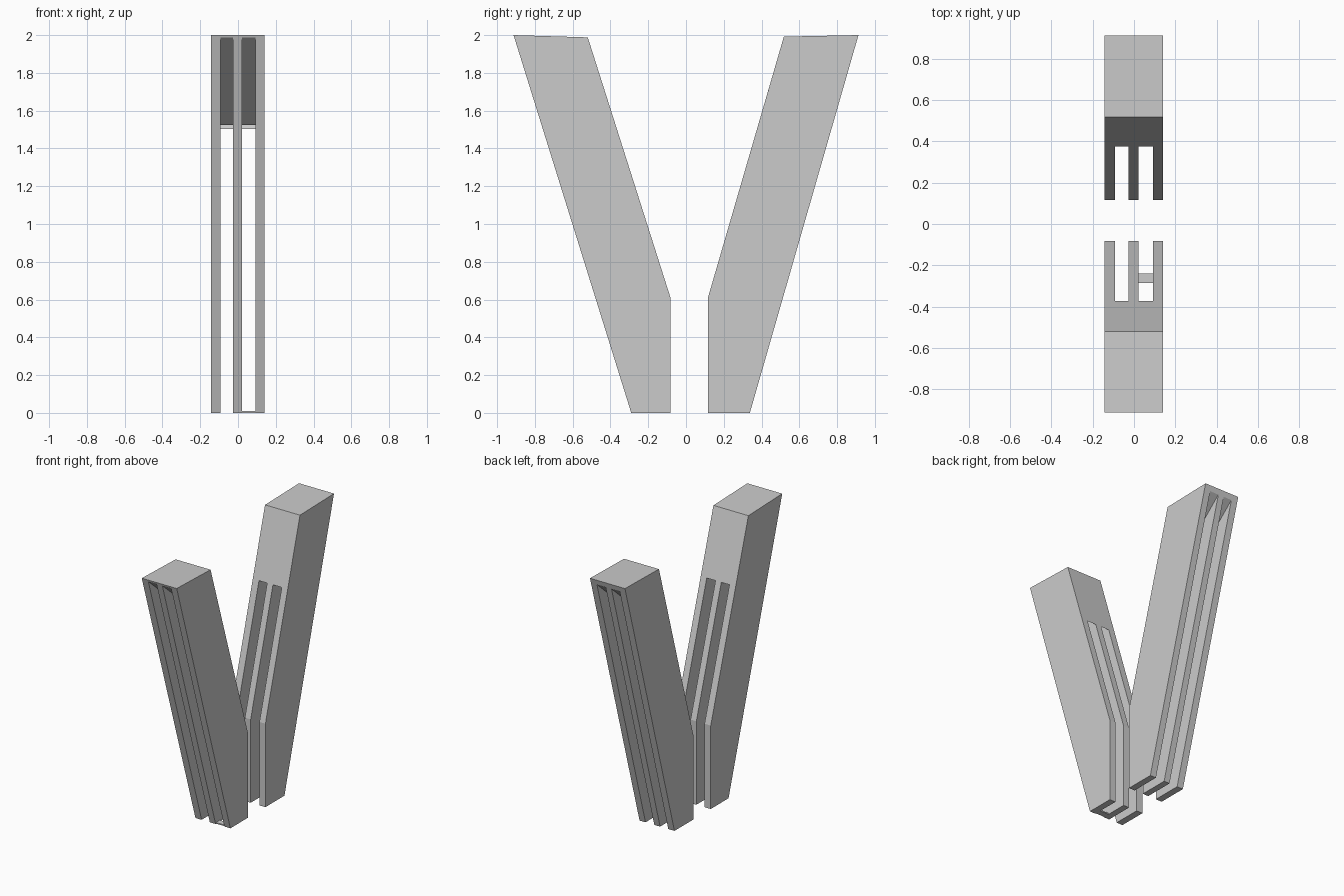
import bpy, bmesh

if "Cube" in bpy.data.objects:
    bpy.data.objects.remove(bpy.data.objects["Cube"])

grey = bpy.data.materials.new("light grey")
grey.diffuse_color = (0.6, 0.6, 0.6, 1)
grey.use_nodes = True
grey.node_tree.nodes["Principled BSDF"].inputs["Base Color"].default_value = grey.diffuse_color

X0, X1 = -0.143, 0.141                                # leg width
SLOTS = [(-0.0925, -0.026), (0.021, 0.0925)]          # slot widths


def extrude_profile(name, profile, spans):
    """Extrude a (y, z) profile along x once for each (start, end) span."""
    bm = bmesh.new()
    for a, b in spans:
        face = bm.faces.new([bm.verts.new((a, y, z)) for y, z in profile])
        ext = bmesh.ops.extrude_face_region(bm, geom=[face])
        verts = [v for v in ext["geom"] if isinstance(v, bmesh.types.BMVert)]
        bmesh.ops.translate(bm, vec=(b - a, 0, 0), verts=verts)
    bmesh.ops.recalc_face_normals(bm, faces=bm.faces[:])
    mesh = bpy.data.meshes.new(name)
    bm.to_mesh(mesh)
    bm.free()
    mesh.materials.append(grey)
    obj = bpy.data.objects.new(name, mesh)
    bpy.context.collection.objects.link(obj)
    return obj


def slotted_leg(name, profile, outer, inner):
    """Leaning leg with two slots whose ceiling runs from outer to inner."""
    leg = extrude_profile(name, profile, [(X0, X1)])
    slope = (inner[1] - outer[1]) / (inner[0] - outer[0])
    side = 1 if outer[0] > 0 else -1
    ya, yb = outer[0] + side * 0.1, side * 0.02
    cutter = extrude_profile(name + "_slot_cutter", [
        (ya, outer[1] + slope * (ya - outer[0])),
        (yb, outer[1] + slope * (yb - outer[0])),
        (yb, -0.1), (ya, -0.1)], SLOTS)
    cutter.hide_render = True
    mod = leg.modifiers.new("slots", 'BOOLEAN')
    mod.operation = 'DIFFERENCE'
    mod.solver = 'EXACT'
    mod.object = cutter
    bpy.context.view_layer.objects.active = leg
    bpy.ops.object.modifier_apply(modifier=mod.name)
    bpy.data.objects.remove(cutter)


# Front leg, leaning forward
slotted_leg("front_leg",
            [(-0.913, 2.0), (-0.52, 1.988), (-0.083, 0.613), (-0.083, 0), (-0.29, 0)],
            (-0.909, 1.987), (-0.374, 1.525))

# Back leg, leaning backward
slotted_leg("back_leg",
            [(0.913, 2.0), (0.518, 1.992), (0.117, 0.613), (0.117, 0), (0.338, 0)],
            (0.902, 1.962), (0.376, 1.503))

# Thin bar across the foot of one front slot
extrude_profile("foot_bar",
                [(-0.285, 0), (-0.24, 0), (-0.24, 0.009), (-0.285, 0.009)], [SLOTS[1]])
